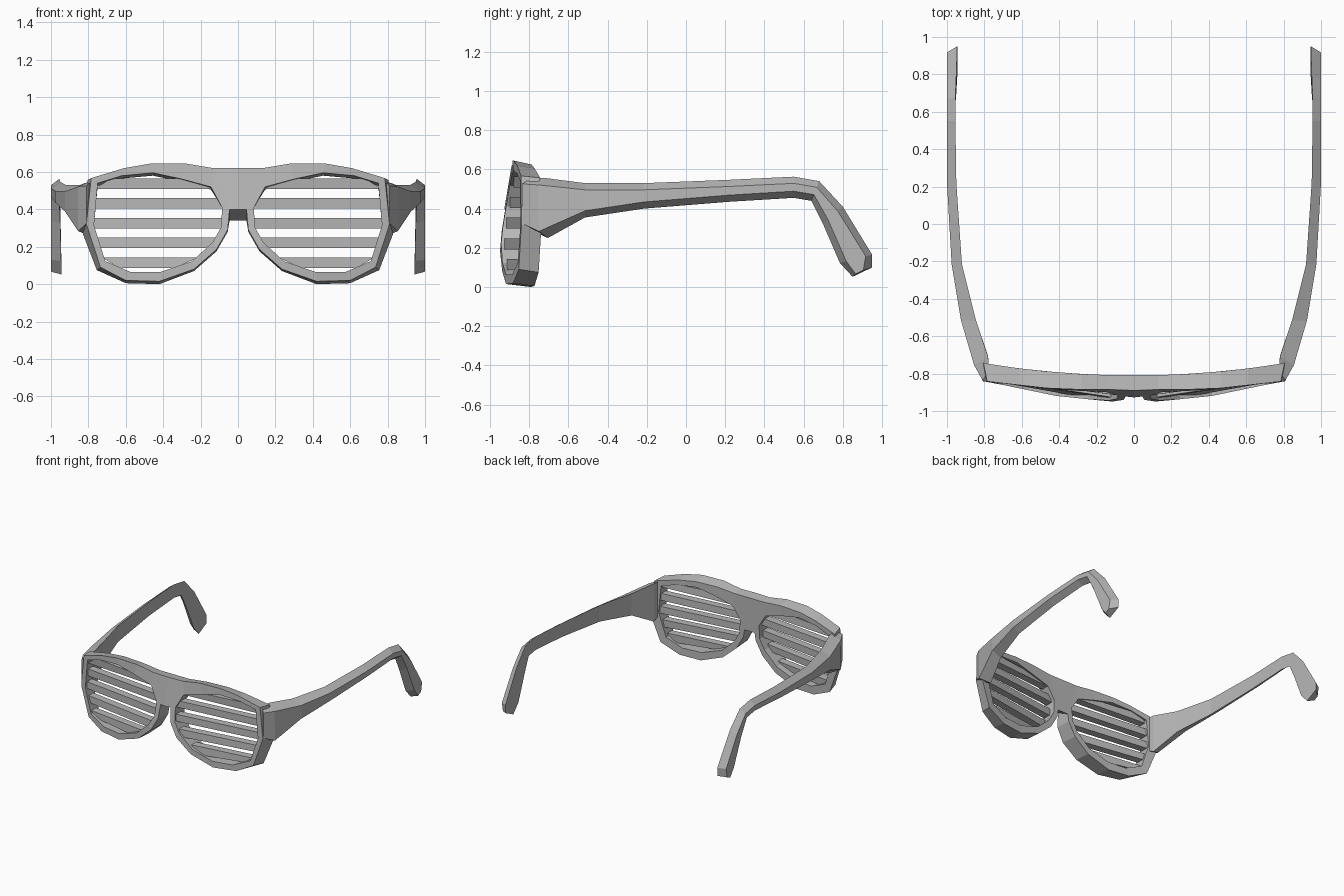
import bpy, bmesh
from mathutils import Vector

cube = bpy.data.objects.get("Cube")
if cube:
    bpy.data.objects.remove(cube, do_unlink=True)

grey = bpy.data.materials.new("plain_grey")
grey.use_nodes = True
COLOUR = (0.48, 0.48, 0.48, 1)
grey.diffuse_color = COLOUR
grey.node_tree.nodes["Principled BSDF"].inputs["Base Color"].default_value = COLOUR


def finish(name, bm):
    """Turn a bmesh of the left half into a mirrored, flat-shaded object."""
    bmesh.ops.recalc_face_normals(bm, faces=bm.faces)
    mesh = bpy.data.meshes.new(name)
    bm.to_mesh(mesh)
    bm.free()
    mesh.materials.append(grey)
    obj = bpy.data.objects.new(name, mesh)
    bpy.context.collection.objects.link(obj)
    obj.modifiers.new("Mirror", 'MIRROR').use_axis[0] = True
    return obj


def loft(bm, rings):
    """Join closed rings of points with quads and cap both ends."""
    rings = [[bm.verts.new(p) for p in ring] for ring in rings]
    n = len(rings[0])
    for a, b in zip(rings, rings[1:]):
        for i in range(n):
            j = (i + 1) % n
            bm.faces.new((a[i], a[j], b[j], b[i]))
    bm.faces.new(rings[0])
    bm.faces.new(rings[-1])


def front_y(x, z):
    """Front surface: wraps back at the sides and swells at the nose."""
    t = max(0, 1 - x / 0.8)
    low = min(1, max(0, (0.62 - z) / 0.42))
    return -0.84 - 0.045 * min(1, 2 * t) - 0.075 * t * low


def back_y(x):
    return -0.81 + 0.065 * (x / 0.8) ** 2


# Rim outlines: outer x, outer z, inner x, inner z, drop of the back edge
RIM = [
    (0.13, 0.62, 0.145, 0.52, 0.01), (0.28, 0.645, 0.30, 0.562, 0.02),
    (0.465, 0.645, 0.455, 0.595, 0.02), (0.61, 0.62, 0.62, 0.58, 0.015),
    (0.785, 0.567, 0.75, 0.54, 0.01), (0.81, 0.32, 0.77, 0.315, 0.05),
    (0.735, 0.09, 0.71, 0.123, 0.015), (0.60, 0.02, 0.572, 0.064, 0.015),
    (0.42, 0.015, 0.417, 0.064, 0.015), (0.235, 0.08, 0.245, 0.123, 0.01),
    (0.115, 0.185, 0.135, 0.225, 0.01), (0.055, 0.29, 0.09, 0.305, 0.01),
    (0.045, 0.40, 0.085, 0.41, 0.06),
]

# Frame: two rims and the bridge in one piece
bm = bmesh.new()
sections = []
for ox, oz, ix, iz, drop in RIM:
    flare = 0.02 if ox > 0.7 else 0
    inner_drop = 0.015 if iz > 0.45 else 0
    sections.append([bm.verts.new(p) for p in (
        (ox, front_y(ox, oz), oz), (ix, front_y(ix, iz), iz),
        (ix, back_y(ix), iz - inner_drop),
        (ox + flare, back_y(ox + flare), oz - drop))])
for k, a in enumerate(sections):
    b = sections[(k + 1) % len(sections)]
    for i in range(4):
        # The outer wall at the nose is left open for the bridge
        if i == 3 and k == len(sections) - 1:
            continue
        j = (i + 1) % 4
        bm.faces.new((a[i], a[j], b[j], b[i]))
top, low = sections[0], sections[-1]
corners = (top[0], low[0], low[3], top[3])
middle = [bm.verts.new((0, v.co.y - (0.005 if v in (top[0], low[0]) else 0), v.co.z))
          for v in corners]
for i in range(4):
    j = (i + 1) % 4
    if i == 1:
        bm.faces.new((corners[1], corners[2], middle[2], middle[1]))
    else:
        bm.faces.new((corners[i], corners[j], middle[j], middle[i]))
finish("frame", bm)


# Shutter slats, cut to the lens outline at their lower and upper edges
def lens_span(z):
    xs = []
    for a, b in zip(RIM, RIM[1:] + RIM[:1]):
        if (a[3] - z) * (b[3] - z) < 0:
            xs.append(a[2] + (b[2] - a[2]) * (z - a[3]) / (b[3] - a[3]))
    return min(xs) - 0.012, max(xs) + 0.012


bm = bmesh.new()
for k in range(5):
    z0 = 0.087 + k * 0.1055
    z1 = z0 + 0.056
    spans = lens_span(z0), lens_span(z1)
    rings = []
    for end in (0, 1):
        lo, hi = spans[0][end], spans[1][end]
        y = front_y((lo + hi) / 2, z0) + 0.02
        rings.append([(lo, y, z0), (hi, y, z1), (hi, y + 0.06, z1), (lo, y + 0.06, z0)])
    loft(bm, rings)
finish("shutter_slats", bm)

# Temples: outer x, inner x, top y, top z, bottom y, bottom z, outer shift in y
TEMPLE = [
    (0.81, 0.775, -0.79, 0.56, -0.79, 0.29, -0.045),
    (0.855, 0.78, -0.71, 0.555, -0.705, 0.25, -0.045),
    (0.925, 0.845, -0.515, 0.53, -0.515, 0.355, 0),
    (0.975, 0.92, -0.215, 0.53, -0.215, 0.40, 0),
    (1.0, 0.95, 0.22, 0.547, 0.22, 0.435, 0),
    (1.0, 0.955, 0.55, 0.563, 0.55, 0.455, 0),
    (1.0, 0.955, 0.68, 0.54, 0.64, 0.44, 0),
    (1.0, 0.95, 0.80, 0.41, 0.70, 0.32, 0),
    (1.0, 0.945, 0.95, 0.165, 0.785, 0.123, 0),
    (1.0, 0.945, 0.95, 0.10, 0.85, 0.052, -0.015),
]
bm = bmesh.new()
rings = []
for xo, xi, yt, zt, yb, zb, shift in TEMPLE:
    upper, lower = Vector((xi, yt, zt)), Vector((xi, yb, zb))
    inset = (lower - upper).normalized() * 0.034
    out = Vector((xo - xi, shift, 0))
    rings.append([upper, lower, lower - inset + out, upper + inset + out])
loft(bm, rings)
finish("temples", bm)
